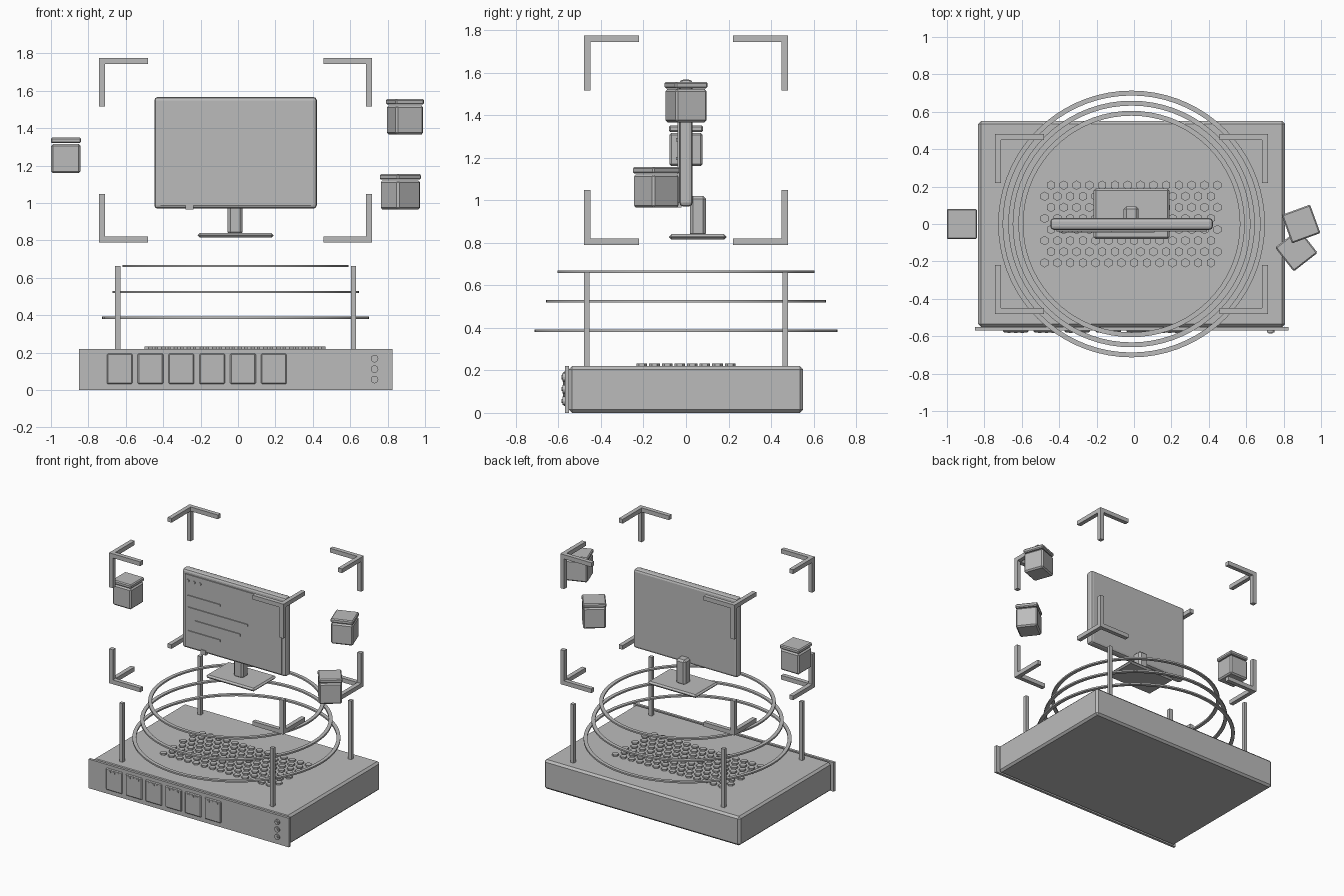
import bpy, bmesh, math
from mathutils import Matrix

cube = bpy.data.objects.get("Cube")
if cube:
    bpy.data.objects.remove(cube, do_unlink=True)

CX = -0.013   # shared centre line of the rack, stand and brackets

grey = bpy.data.materials.new("plain_grey")
grey.use_nodes = True
grey.diffuse_color = (0.5, 0.5, 0.5, 1)
bsdf = next(n for n in grey.node_tree.nodes if n.type == 'BSDF_PRINCIPLED')
bsdf.inputs["Base Color"].default_value = (0.5, 0.5, 0.5, 1)


def finish(name, bm, bevel=0, segments=1):
    mesh = bpy.data.meshes.new(name)
    bm.to_mesh(mesh)
    bm.free()
    mesh.materials.append(grey)
    obj = bpy.data.objects.new(name, mesh)
    bpy.context.collection.objects.link(obj)
    if bevel:
        mod = obj.modifiers.new("bevel", 'BEVEL')
        mod.width, mod.segments = bevel, segments
    return obj


def add_box(bm, x, y, z):
    """Add a box from three (low, high) ranges."""
    ranges = (x, y, z)
    size = [r[1] - r[0] for r in ranges]
    centre = [(r[0] + r[1]) / 2 for r in ranges]
    bmesh.ops.create_cube(bm, size=1, matrix=Matrix.Translation(centre) @ Matrix.Diagonal((*size, 1)))


def box(name, x, y, z, bevel=0, segments=1):
    bm = bmesh.new()
    add_box(bm, x, y, z)
    return finish(name, bm, bevel, segments)


def span(centre, width):
    return (centre - width / 2, centre + width / 2)


def add_disc(bm, centre, radius, depth, sides, turn=Matrix()):
    bmesh.ops.create_cone(bm, cap_ends=True, segments=sides, radius1=radius, radius2=radius,
                          depth=depth, matrix=Matrix.Translation(centre) @ turn)


# Rack case and front panel
box("rack_case", span(CX, 1.64), (-0.55, 0.55), (0, 0.22), 0.015)
box("front_panel", span(CX, 1.676), (-0.57, -0.55), (0, 0.22))

# Drive bays with small vent bumps
for i in range(6):
    x = -0.633 + 0.165 * i
    box(f"drive_bay_{i + 1}", span(x, 0.137), (-0.579, -0.565), (0.032, 0.195), 0.006)
    bm = bmesh.new()
    for k in (-1, 0, 1):
        add_box(bm, span(x + 0.035 * k, 0.018), (-0.582, -0.575), span(0.175, 0.012))
    finish(f"bay_vents_{i + 1}", bm)

# Round buttons on the panel
facing = Matrix.Rotation(math.pi / 2, 4, 'X')
for i in range(3):
    bm = bmesh.new()
    z = 0.056 + 0.056 * i
    add_disc(bm, (0.73, -0.572, z), 0.02, 0.016, 16, facing)
    add_disc(bm, (0.73, -0.578, z), 0.01, 0.016, 12, facing)
    finish(f"button_{i + 1}", bm)

# Honeycomb of raised studs on the lid
bm = bmesh.new()
pitch = 0.0684
for row in range(8):
    for col in range(14):
        x = -0.478 + pitch * (col + 0.5 * (row % 2))
        y = pitch * 0.866 * (row - 3.5)
        add_disc(bm, (x, y, 0.2245), 0.025, 0.015, 6)
finish("hex_studs", bm)

# Corner posts
for sx in (-1, 1):
    for sy in (-1, 1):
        side = "left" if sx > 0 else "right"
        end = "front" if sy < 0 else "back"
        box(f"post_{end}_{side}", span(CX + 0.63 * sx, 0.027), span(0.467 * sy, 0.027), (0.21, 0.663))


# Flat floating rings
def ring(name, outer, z, width=0.026, height=0.012, sides=72):
    bm = bmesh.new()
    profile = [(outer, -1), (outer, 1), (outer - width, 1), (outer - width, -1)]
    verts = [bm.verts.new((CX + r, 0, z + h * height / 2)) for r, h in profile]
    edges = [bm.edges.new((verts[i], verts[(i + 1) % 4])) for i in range(4)]
    bmesh.ops.spin(bm, geom=verts + edges, cent=(CX, 0, z), axis=(0, 0, 1),
                   angle=math.tau, steps=sides, use_merge=True)
    bmesh.ops.remove_doubles(bm, verts=bm.verts, dist=0.0001)
    bmesh.ops.recalc_face_normals(bm, faces=bm.faces)
    obj = finish(name, bm)
    bpy.ops.object.select_all(action='DESELECT')
    obj.select_set(True)
    bpy.context.view_layer.objects.active = obj
    bpy.ops.object.shade_smooth_by_angle(angle=math.radians(30))


for i, name in enumerate(("lower_ring", "middle_ring", "upper_ring")):
    ring(name, 0.713 - 0.054 * i, 0.387 + 0.138 * i)

# Monitor, screen and stand
box("monitor_case", span(CX, 0.869), (-0.031, 0.031), (0.97, 1.567), 0.018, 2)
box("screen", span(CX, 0.805), (-0.039, -0.02), (0.988, 1.535))
box("stand_neck", span(-0.015, 0.08), (0.018, 0.094), (0.83, 1.02), 0.014)
box("stand_foot", span(CX, 0.405), (-0.08, 0.19), (0.815, 0.84), 0.011)
box("monitor_tab", span(-0.26, 0.042), (-0.045, -0.02), (0.965, 1.0))

# Raised lines and dots on the screen
bm = bmesh.new()
for i, (start, length) in enumerate([(-0.39, 0.27), (-0.39, 0.5), (-0.33, 0.38), (-0.39, 0.27)]):
    add_box(bm, (start, start + length), (-0.046, -0.035), span(1.374 - 0.089 * i, 0.016))
finish("screen_lines", bm)
bm = bmesh.new()
for i in range(3):
    add_disc(bm, (-0.39 + 0.05 * i, -0.041, 1.49), 0.011, 0.01, 12, facing)
finish("screen_dots", bm)


# Floating lidded boxes
def crate(name, x, y, z, degrees):
    for part, width, low, high, bevel in (("body", 0.157, 0, 0.156, 0.01), ("lid", 0.162, 0.16, 0.19, 0.007)):
        obj = box(f"{name}_{part}", span(0, width), span(0, width), (low, high), bevel)
        obj.location = (x, y, z)
        obj.rotation_euler.z = math.radians(degrees)


crate("right_crate", -0.92, 0, 1.16, 0)
crate("upper_left_crate", 0.893, 0, 1.366, 20)
crate("lower_left_crate", 0.868, -0.14, 0.965, 38)

# Eight corner brackets, each with three arms
ARM, THICK = 0.26, 0.032
for sx in (-1, 1):
    for sy in (-1, 1):
        for sz in (-1, 1):
            corner = (CX + 0.729 * sx, 0.48 * sy, 1.282 + 0.493 * sz)
            signs = (sx, sy, sz)
            bm = bmesh.new()
            for axis in range(3):
                ranges = []
                for k in range(3):
                    far = corner[k] - signs[k] * (ARM if k == axis else THICK)
                    ranges.append((min(corner[k], far), max(corner[k], far)))
                add_box(bm, *ranges)
            label = "_".join(("top" if sz > 0 else "bottom", "front" if sy < 0 else "back",
                              "left" if sx > 0 else "right"))
            finish(f"bracket_{label}", bm)
